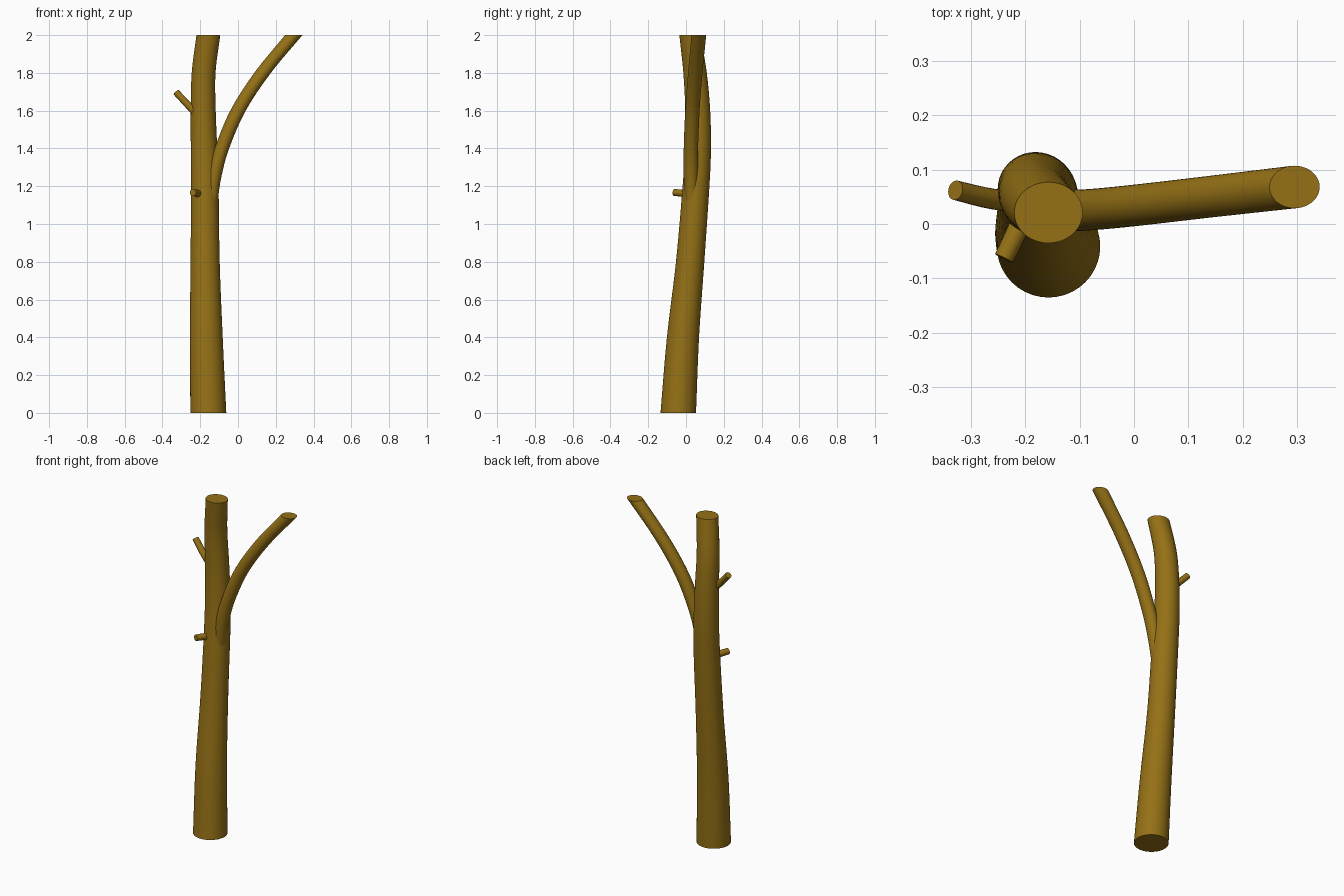
import bpy, bmesh, math
from mathutils import Vector

if "Cube" in bpy.data.objects:
    bpy.data.objects.remove(bpy.data.objects["Cube"])

bark = bpy.data.materials.new("bark")
bark.diffuse_color = (0.30, 0.165, 0.008, 1)
bark.use_nodes = True
bark.node_tree.nodes["Principled BSDF"].inputs["Base Color"].default_value = bark.diffuse_color
SIDES = 40


def smooth_path(keys, steps):
    """Catmull-Rom through rows of numbers."""
    rows = [Vector(k) for k in keys]
    rows = [rows[0] * 2 - rows[1]] + rows + [rows[-1] * 2 - rows[-2]]
    out = []
    for i in range(1, len(rows) - 2):
        a, b, c, d = rows[i - 1:i + 3]
        for s in range(steps):
            t = s / steps
            out.append(0.5 * (2 * b + (c - a) * t + (2 * a - 5 * b + 4 * c - d) * t * t
                              + (3 * b - a - 3 * c + d) * t ** 3))
    return out + [rows[-2]]


def limb(name, keys, steps, sides, level):
    """Loft rows of (x, y, z, rx, ry); level keeps the rings horizontal."""
    rows = smooth_path(keys, steps)
    bm = bmesh.new()
    rings = []
    for i, r in enumerate(rows):
        u, v = Vector((1, 0, 0)), Vector((0, 1, 0))
        if not level:
            p, q = rows[max(i - 1, 0)], rows[min(i + 1, len(rows) - 1)]
            n = Vector((q[0] - p[0], q[1] - p[1], q[2] - p[2])).normalized()
            u = Vector((0, 0, 1)).cross(n).normalized()
            v = n.cross(u)
        centre = Vector((r[0], r[1], r[2]))
        rings.append([bm.verts.new(centre + u * r[3] * math.cos(a) + v * r[4] * math.sin(a))
                      for a in (math.tau * k / sides for k in range(sides))])
    for lo, hi in zip(rings, rings[1:]):
        for k in range(sides):
            j = (k + 1) % sides
            bm.faces.new((lo[k], lo[j], hi[j], hi[k]))
    bm.faces.new(rings[0][::-1])
    bm.faces.new(rings[-1])
    me = bpy.data.meshes.new(name)
    bm.to_mesh(me)
    bm.free()
    me.materials.append(bark)
    ob = bpy.data.objects.new(name, me)
    bpy.context.collection.objects.link(ob)
    bpy.ops.object.select_all(action='DESELECT')
    ob.select_set(True)
    bpy.context.view_layer.objects.active = ob
    bpy.ops.object.shade_smooth_by_angle(angle=math.radians(40))


# Leaning main trunk, cut flat at both ends
limb("trunk", [(-0.157, -0.041, 0.0, 0.095, 0.094),
               (-0.168, -0.016, 0.4, 0.087, 0.085),
               (-0.174, 0.022, 0.8, 0.077, 0.075),
               (-0.176, 0.053, 1.2, 0.073, 0.071),
               (-0.180, 0.063, 1.4, 0.070, 0.069),
               (-0.184, 0.062, 1.6, 0.066, 0.066),
               (-0.182, 0.048, 1.8, 0.063, 0.062),
               (-0.157, 0.021, 2.0, 0.063, 0.056)], 6, SIDES, True)

# Side branch sweeping right
limb("side_branch", [(-0.142, 0.030, 1.12, 0.034, 0.036),
                     (-0.125, 0.026, 1.25, 0.037, 0.038),
                     (-0.085, 0.026, 1.4, 0.038, 0.038),
                     (0.000, 0.034, 1.6, 0.041, 0.038),
                     (0.130, 0.049, 1.8, 0.044, 0.038),
                     (0.295, 0.068, 2.0, 0.046, 0.039)], 6, SIDES, True)

# Short broken twigs
limb("upper_twig", [(-0.190, 0.040, 1.55, 0.020, 0.020),
                    (-0.260, 0.046, 1.625, 0.019, 0.019),
                    (-0.328, 0.062, 1.698, 0.018, 0.018)], 4, 20, False)
limb("lower_twig", [(-0.195, 0.030, 1.155, 0.020, 0.020),
                    (-0.218, -0.020, 1.163, 0.019, 0.019),
                    (-0.239, -0.063, 1.167, 0.018, 0.018)], 4, 20, False)
